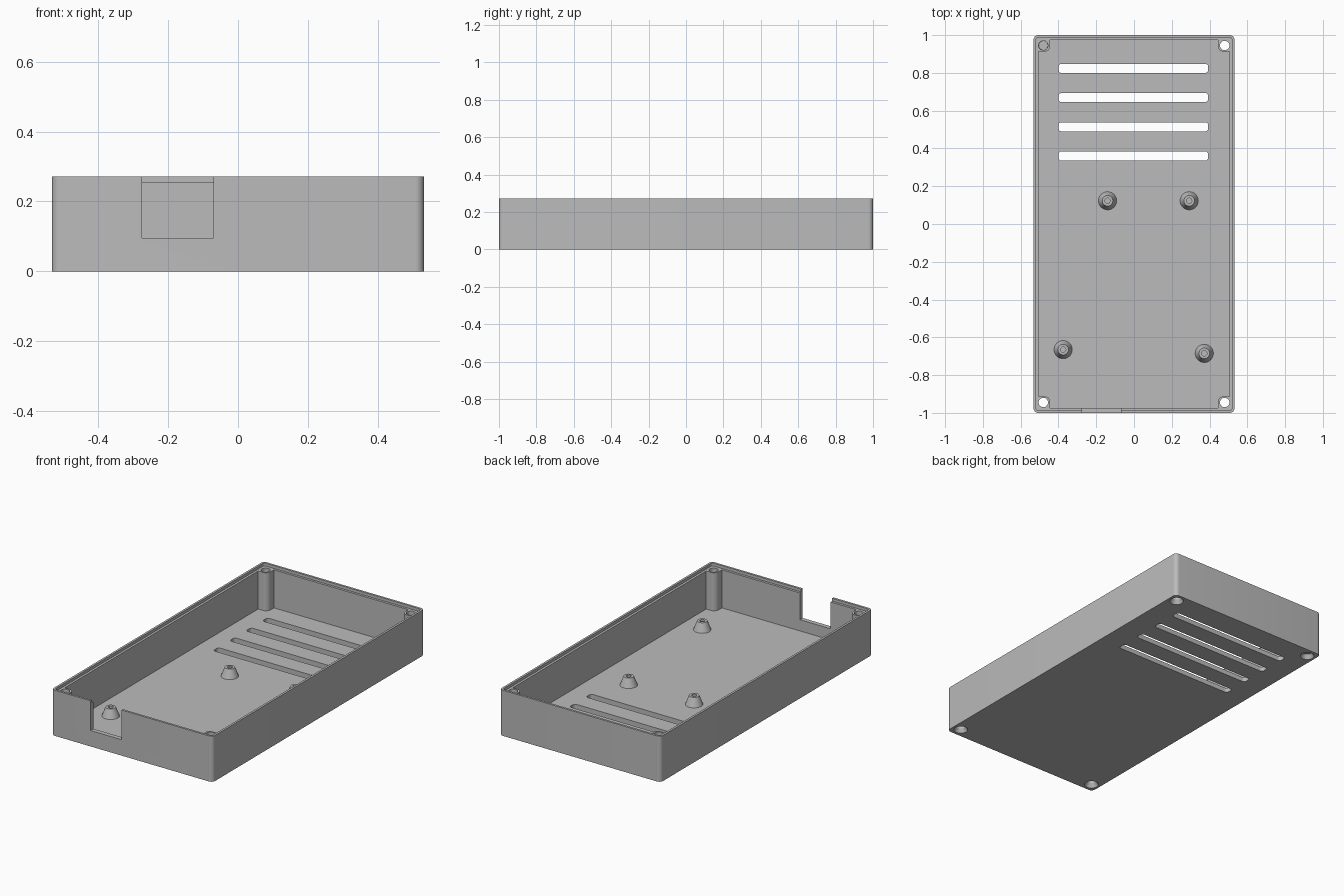
import bpy, bmesh, math
from mathutils import Matrix, Vector

default = bpy.data.objects.get("Cube")
if default:
    bpy.data.objects.remove(default, do_unlink=True)

HX, HY, H = 0.532, 1.0, 0.272      # outer half width, half length, height
WALL, RIM, FLOOR, STEP = 0.027, 0.013, 0.028, 0.255

grey = bpy.data.materials.new("plain grey")
grey.use_nodes = True
grey.diffuse_color = (0.5, 0.5, 0.5, 1)
grey.node_tree.nodes["Principled BSDF"].inputs["Base Color"].default_value = (0.5, 0.5, 0.5, 1)


def finish(name, bm):
    bmesh.ops.recalc_face_normals(bm, faces=bm.faces)
    mesh = bpy.data.meshes.new(name)
    bm.to_mesh(mesh)
    bm.free()
    mesh.materials.append(grey)
    ob = bpy.data.objects.new(name, mesh)
    bpy.context.collection.objects.link(ob)
    return ob


def block(name, lo, hi, radius=0, rounded=lambda x, y: True):
    """Box from lo to hi, with chosen upright edges rounded."""
    bm = bmesh.new()
    bmesh.ops.create_cube(bm, size=1)
    lo, hi = Vector(lo), Vector(hi)
    mid, size = (lo + hi) / 2, hi - lo
    for v in bm.verts:
        v.co = mid + v.co * size
    if radius:
        edges = [e for e in bm.edges
                 if abs(e.verts[0].co.z - e.verts[1].co.z) > 1e-5
                 and rounded(e.verts[0].co.x - mid.x, e.verts[0].co.y - mid.y)]
        bmesh.ops.bevel(bm, geom=edges, offset=radius, segments=8, profile=0.5, affect='EDGES')
    return finish(name, bm)


def cone(name, x, y, z0, z1, r0, r1):
    bm = bmesh.new()
    bmesh.ops.create_cone(bm, cap_ends=True, segments=32, radius1=r0, radius2=r1, depth=z1 - z0,
                          matrix=Matrix.Translation((x, y, (z0 + z1) / 2)))
    return finish(name, bm)


tray = block("case_tray", (-HX, -HY, 0), (HX, HY, H), 0.025)


def apply(tool, operation='DIFFERENCE'):
    mod = tray.modifiers.new(tool.name, 'BOOLEAN')
    mod.object, mod.operation, mod.solver = tool, operation, 'EXACT'
    tool.hide_render = True
    bpy.context.view_layer.objects.active = tray
    bpy.ops.object.modifier_apply(modifier=mod.name)
    bpy.data.objects.remove(tool, do_unlink=True)


# Hollow interior
apply(block("cavity", (WALL - HX, WALL - HY, FLOOR), (HX - WALL, HY - WALL, H + 0.1)))

# Corner screw posts, rounded on the inward corner
corners = [(sx, sy) for sx in (-1, 1) for sy in (-1, 1)]
for sx, sy in corners:
    xs, ys = sorted((sx * 0.444, sx * 0.514)), sorted((sy * 0.912, sy * 0.982))
    apply(block("corner_post", (xs[0], ys[0], FLOOR / 2), (xs[1], ys[1], STEP + 0.008), 0.03,
                lambda x, y: x * sx < 0 and y * sy < 0), 'UNION')

# Stepped rim for the lid
apply(block("rim_step", (RIM - HX, RIM - HY, STEP), (HX - RIM, HY - RIM, H + 0.1), 0.012))

# Countersunk screw holes through the posts
for sx, sy in corners:
    apply(cone("screw_hole", sx * 0.48, sy * 0.945, -0.1, 0.4, 0.025, 0.025))
    apply(cone("countersink", sx * 0.48, sy * 0.945, -0.01, 0.025, 0.045, 0.024))

# Tapered board standoffs with blind pilot holes
for x, y in [(-0.14, 0.123), (0.292, 0.123), (-0.375, -0.665), (0.372, -0.685)]:
    apply(cone("standoff", x, y, FLOOR - 0.01, FLOOR + 0.053, 0.052, 0.028), 'UNION')
    apply(cone("pilot_hole", x, y, FLOOR + 0.005, FLOOR + 0.1, 0.014, 0.014))

# Ventilation slots in the floor
for i in range(4):
    y = 0.824 - i * 0.1547
    apply(block("vent_slot", (-0.4, y - 0.024, -0.1), (0.393, y + 0.024, 0.1), 0.016))

# Connector opening in the front wall
apply(block("front_opening", (-0.274, -1.1, 0.095), (-0.07, -0.95, H + 0.1)))

bpy.ops.object.select_all(action='DESELECT')
tray.select_set(True)
bpy.context.view_layer.objects.active = tray
bpy.ops.object.shade_smooth_by_angle(angle=math.radians(30))
